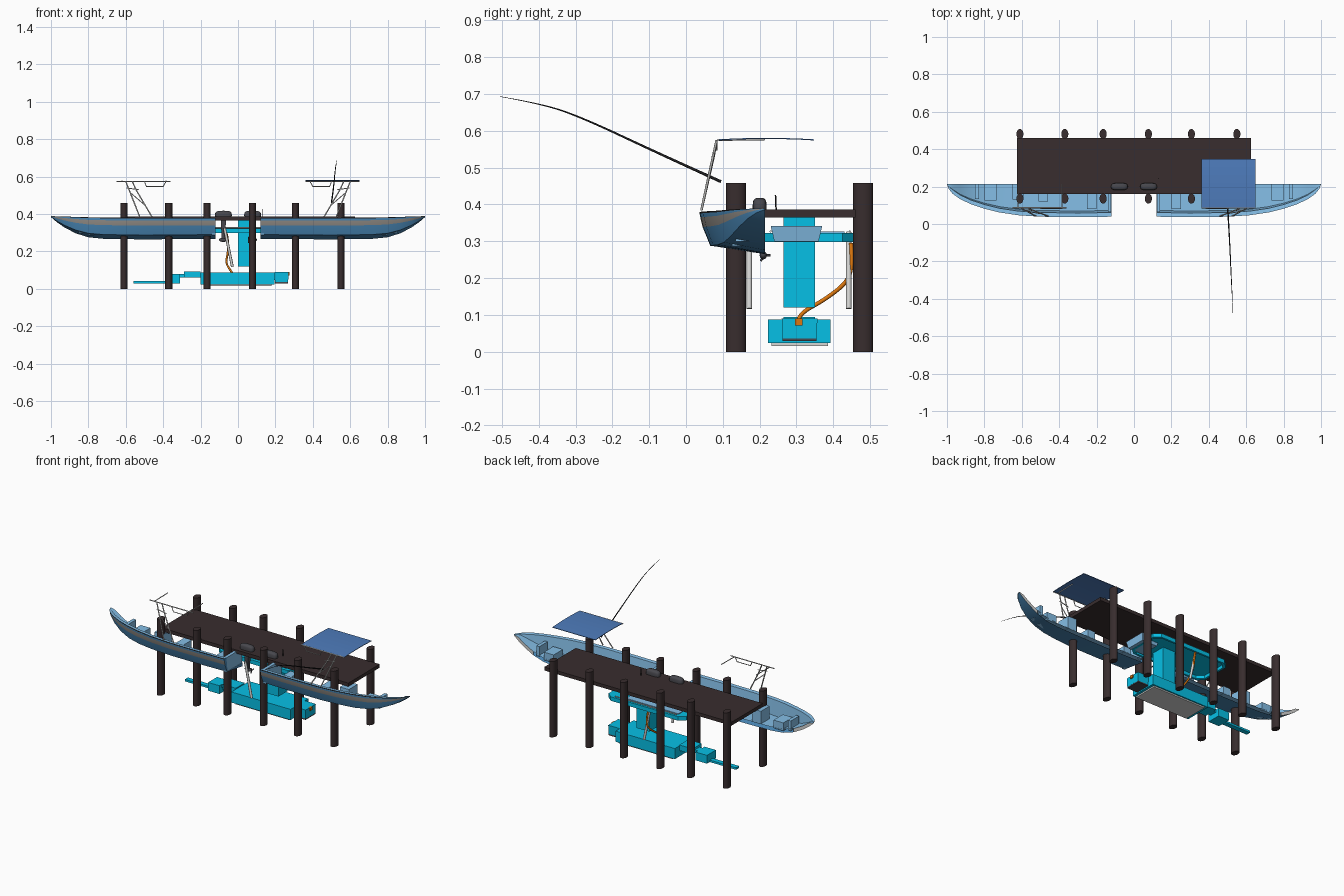
import bpy, bmesh, math
from mathutils import Vector

cube = bpy.data.objects.get("Cube")
if cube:
    bpy.data.objects.remove(cube)


def material(name, rgb):
    # sRGB 0-255 to linear
    lin = [((c / 255 + 0.055) / 1.055) ** 2.4 for c in rgb] + [1]
    m = bpy.data.materials.new(name)
    m.use_nodes = True
    m.diffuse_color = lin
    m.node_tree.nodes["Principled BSDF"].inputs["Base Color"].default_value = lin
    return m


timber = material("dark timber", (56, 45, 46))
hull_blue = material("hull blue", (76, 140, 188))
liner_blue = material("liner light blue", (142, 203, 246))
band_grey = material("band grey", (152, 147, 141))
teal = material("machine teal", (6, 192, 230))
canvas_blue = material("canvas blue", (78, 124, 188))
motor_grey = material("motor grey", (72, 72, 78))
pale = material("pale metal", (215, 215, 213))
orange = material("hose orange", (222, 120, 14))
black = material("black", (32, 32, 34))


def from_bmesh(name, bm, mats, smooth=None):
    bmesh.ops.recalc_face_normals(bm, faces=bm.faces[:])
    me = bpy.data.meshes.new(name)
    bm.to_mesh(me)
    bm.free()
    for m in mats:
        me.materials.append(m)
    ob = bpy.data.objects.new(name, me)
    bpy.context.collection.objects.link(ob)
    if smooth:
        bpy.ops.object.select_all(action='DESELECT')
        ob.select_set(True)
        bpy.context.view_layer.objects.active = ob
        bpy.ops.object.shade_smooth_by_angle(angle=math.radians(smooth))
    return ob


def box(name, x, y, z, mat, taper=1.0):
    """Box from three (low, high) ranges; taper shrinks the underside."""
    bm = bmesh.new()
    bmesh.ops.create_cube(bm, size=1)
    mid = [(a + b) / 2 for a, b in (x, y, z)]
    for v in bm.verts:
        k = taper if v.co.z < 0 else 1
        v.co = Vector((mid[0] + v.co.x * k * (x[1] - x[0]),
                       mid[1] + v.co.y * k * (y[1] - y[0]),
                       mid[2] + v.co.z * (z[1] - z[0])))
    return from_bmesh(name, bm, [mat])


def tube(name, pts, r, mat, spline='POLY', tip=1.0):
    cu = bpy.data.curves.new(name, 'CURVE')
    cu.dimensions = '3D'
    cu.bevel_depth = r
    cu.bevel_resolution = 2
    cu.use_fill_caps = True
    sp = cu.splines.new(spline)
    sp.points.add(len(pts) - 1)
    for i, (p, q) in enumerate(zip(sp.points, pts)):
        p.co = (*q, 1)
        p.radius = 1 + (tip - 1) * i / (len(pts) - 1)
    if spline == 'NURBS':
        sp.use_endpoint_u = True
        sp.order_u = 3
    cu.materials.append(mat)
    ob = bpy.data.objects.new(name, cu)
    bpy.context.collection.objects.link(ob)
    return ob


def round_part(name, loc, size, mat, power=1.0):
    """Ellipsoid; a power below one makes it boxier."""
    bm = bmesh.new()
    bmesh.ops.create_uvsphere(bm, u_segments=16, v_segments=10, radius=1)
    for v in bm.verts:
        v.co = Vector([l + math.copysign(abs(c) ** power, c) * s
                       for l, c, s in zip(loc, v.co, size)])
    return from_bmesh(name, bm, [mat], 50)


# Pier: slab and two rows of oval piles
box("pier_deck", (-0.625, 0.625), (0.16, 0.46), (0.365, 0.386), timber)
for row, y in (("front", 0.136), ("back", 0.481)):
    for i, x in enumerate((-0.61, -0.37, -0.165, 0.077, 0.307, 0.55)):
        bm = bmesh.new()
        bmesh.ops.create_cone(bm, cap_ends=True, segments=20, radius1=1, radius2=1, depth=0.458)
        for v in bm.verts:
            v.co = Vector((x + v.co.x * 0.019, y + v.co.y * 0.027, v.co.z + 0.229))
        from_bmesh(f"{row}_pile_{i + 1}", bm, [timber], 40)

# Boats: lofted half hulls, open on the centre plane
CENTRE = 0.215
# stations: x, half beam, keel height, sheer height
STATIONS = [(0.12, .176, .268, .38), (0.3, .178, .266, .38), (0.5, .176, .265, .38),
            (0.62, .168, .266, .381), (0.72, .153, .268, .382), (0.8, .133, .276, .383),
            (0.87, .11, .298, .385), (0.93, .082, .33, .387), (0.97, .053, .358, .388),
            (0.99, .028, .375, .389), (1.0, .004, .384, .39)]
BOW = 0.86


def section(beam, keel, sheer):
    h = sheer - keel
    floor = min(max(0.288, keel + 0.022), sheer - 0.003)
    rim = min(0.022, beam * 0.4)
    outer = [(1, 1), (1, .96), (.99, .87), (.955, .64), (.84, .2), (0, 0)]
    pts = [(beam * f, keel + h * g) for f, g in outer]
    return pts + [(0, floor), ((beam - rim) * .93, floor), (beam - rim, sheer - 0.002)]


# colour index for each strip around the section; strip 5 is the centre plane
STRIP = [3, 0, 1, 0, 0, 4, 2, 2, 2]


def half_boat(side, s):
    bm = bmesh.new()
    rings = [[bm.verts.new((s * x, CENTRE - y, z)) for y, z in section(b, k, h)]
             for x, b, k, h in STATIONS]
    n = len(STRIP)
    for a, b in zip(rings, rings[1:]):
        for j in range(n):
            if j == 5 and abs(a[0].co.x) < BOW:
                continue
            k = (j + 1) % n
            bm.faces.new((a[j], a[k], b[k], b[j])).material_index = STRIP[j]
    bm.faces.new(rings[0])
    bm.faces.new(rings[-1])
    from_bmesh(f"{side}_boat_hull", bm, [hull_blue, band_grey, liner_blue, black, pale], 35)

    # interior fittings
    def fit(name, x0, x1, y, z):
        box(f"{side}_{name}", sorted((s * x0, s * x1)), y, z, liner_blue)
    fit("stern_wall", .122, .14, (.065, .214), (.287, .376))
    fit("stern_bench", .2, .25, (.08, .214), (.287, .325))
    fit("console", .59, .65, (.13, .214), (.287, .365))
    fit("seat", .46, .51, (.12, .214), (.287, .335))
    fit("bow_bench", .735, .8, (.125, .214), (.287, .335))
    fit("bow_step", .83, .85, (.135, .214), (.3, .36))

    # canopy frame
    def rail(name, pts, r=0.0035):
        tube(f"{side}_frame_{name}", [(s * x, y, z) for x, y, z in pts], r, pale)
    rail("leg_outer", [(.525, .042, .385), (.6, .083, .574)])
    rail("leg_inner", [(.46, .042, .385), (.545, .075, .53), (.565, .083, .574)])
    rail("brace_low", [(.5, .055, .45), (.57, .068, .51)], .0025)
    rail("brace_mid", [(.595, .076, .54), (.53, .072, .53)], .0025)
    rail("hoop", [(.5, .083, .574), (.49, .083, .548), (.4, .083, .548), (.385, .083, .574)], .0025)
    rail("top", [(.36, .087, .575), (.65, .087, .575)], .003)
    for i, x in enumerate((.385, .62)):
        rail(f"side_{i + 1}", [(x, .087, .575), (x, CENTRE, .577)], .0025)

    # outboard motor
    x = s * 0.078
    round_part(f"{side}_motor_cowl", (x, .2, .393), (.045, .019, .025), motor_grey, .6)
    box(f"{side}_motor_leg", (x - .014, x + .014), (.19, .214), (.27, .38), motor_grey, .7)
    round_part(f"{side}_motor_gearcase", (x, .21, .262), (.024, .01, .011), motor_grey)
    for i in range(3):
        a = i * math.tau / 3
        tube(f"{side}_propeller_blade_{i + 1}",
             [(x - s * .022, .212, .262),
              (x - s * .022, .212 + .018 * math.cos(a), .262 + .018 * math.sin(a))],
             .003, motor_grey)


half_boat("left", 1)
half_boat("right", -1)

# Canvas on the left boat, nearly flat
bm = bmesh.new()
bmesh.ops.create_grid(bm, x_segments=2, y_segments=6, size=0.5)
for v in bm.verts:
    v.co = Vector((.506 + v.co.x * .288, .218 + v.co.y * .26, .581 - .016 * v.co.y ** 2))
canvas = from_bmesh("canopy_canvas", bm, [canvas_blue])
solid = canvas.modifiers.new("thickness", 'SOLIDIFY')
solid.thickness = 0.003

# Fishing rod and a short mooring post
tube("fishing_rod", [(.5, .095, .462), (.51, -.06, .532), (.52, -.29, .64),
                     (.526, -.4, .675), (.53, -.505, .693)], .004, black, 'NURBS', .15)
tube("mooring_post", [(.13, .245, .38), (.13, .243, .426)], .002, black)

# Underwater machine: body, nose blocks and base plate
box("machine_body", (-.2, .195), (.223, .393), (.024, .088), teal)
box("machine_tail", (.195, .27), (.26, .357), (.036, .09), teal, .95)
box("tail_underside", (.197, .268), (.262, .355), (.029, .037), motor_grey)
box("tail_socket", (.262, .276), (.296, .317), (.072, .09), orange)
box("base_plate", (-.18, .18), (.232, .385), (.016, .024), pale)
box("arm_block", (-.29, -.2), (.265, .35), (.06, .094), teal)
box("arm_joint", (-.315, -.285), (.285, .33), (.062, .08), teal)
box("arm_head", (-.385, -.31), (.265, .35), (.03, .08), teal)
box("arm_bar", (-.56, -.385), (.293, .322), (.029, .041), teal)
box("column", (.0, .085), (.265, .35), (.12, .365), teal)

# Platform: shallow tub with clipped corners, open underneath
bm = bmesh.new()
loops = []
for inset, z in ((.012, .318), (.012, .298), (0, .298), (0, .322)):
    loop = []
    for sx, sy, cut in ((1, 1, 0), (1, 1, 1), (-1, 1, 1), (-1, 1, 0),
                        (-1, -1, 0), (-1, -1, 1), (1, -1, 1), (1, -1, 0)):
        hx, hy = .26 - inset, .12 - inset
        x, y = (hx - .035, hy) if cut else (hx, hy - .03)
        loop.append(bm.verts.new((-.04 + sx * x, .335 + sy * y, z)))
    loops.append(loop)
for a, b in zip(loops, loops[1:]):
    for j in range(8):
        k = (j + 1) % 8
        bm.faces.new((a[j], a[k], b[k], b[j]))
bm.faces.new(loops[0])
bm.faces.new(loops[-1])
from_bmesh("platform_tub", bm, [teal])
box("platform_tray", (.13, .25), (.23, .37), (.3, .342), liner_blue, .86)
box("platform_top", (-.25, .1), (.25, .43), (.32, .326), liner_blue)
for name, y in (("front", .23), ("back", .445)):
    tube(f"platform_{name}_rail", [(-.25, y, .327), (.16, y, .327)], .003, pale)

# Leaning support poles and the hose
for name, y in (("front", .172), ("back", .442)):
    tube(f"{name}_pole", [(-.03, y, .117), (-.072, y, .325)], .0075, pale)
tube("hose", [(-.03, .305, .085), (-.045, .31, .105), (-.065, .375, .14),
              (-.055, .44, .19), (-.05, .452, .24), (-.06, .448, .295)], .0055, orange, 'NURBS')
